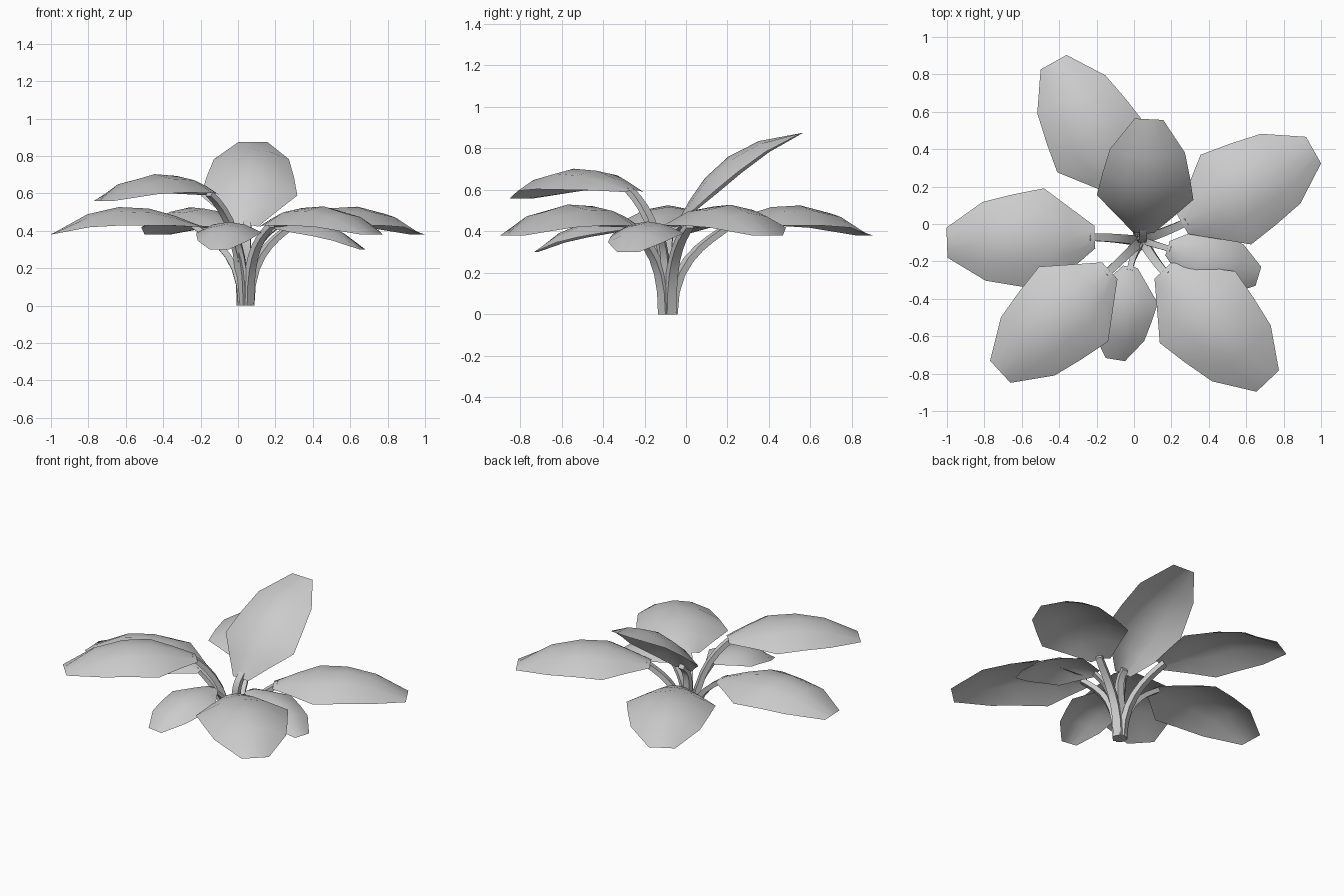
import bpy
import bmesh
import math
from mathutils import Vector

cube = bpy.data.objects.get("Cube")
if cube:
    bpy.data.objects.remove(cube, do_unlink=True)

# Single plain colour
grey = bpy.data.materials.new("plain_grey")
grey.use_nodes = True
colour = (0.6, 0.6, 0.6, 1)
grey.diffuse_color = colour
grey.node_tree.nodes["Principled BSDF"].inputs["Base Color"].default_value = colour

UP = Vector((0, 0, 1))
ROOT = Vector((0.04, -0.088, 0))
LEAF_LENGTH = 0.79
# Leaf rows: distance along, half width, midrib height, edge height
ROWS = [(0, 0.06, 0.0, -0.01), (0.13, 0.165, 0.06, 0.005), (0.26, 0.27, 0.105, 0.015),
        (0.42, 0.245, 0.123, 0.025), (0.59, 0.21, 0.095, 0.026), (0.79, 0.08, 0, 0)]
COLUMNS = [-1, -0.5, 0, 0.5, 1]


def finish(bm, name, angle):
    mesh = bpy.data.meshes.new(name)
    bm.to_mesh(mesh)
    bm.free()
    mesh.materials.append(grey)
    obj = bpy.data.objects.new(name, mesh)
    bpy.context.collection.objects.link(obj)
    bpy.ops.object.select_all(action='DESELECT')
    obj.select_set(True)
    bpy.context.view_layer.objects.active = obj
    bpy.ops.object.shade_smooth_by_angle(angle=math.radians(angle))


def bridge(bm, a, b, closed):
    n = len(a)
    for i in range(n if closed else n - 1):
        j = (i + 1) % n
        bm.faces.new((a[i], a[j], b[j], b[i]))


def leaf(name, base, tip):
    """Domed blade that is wide near its base and blunt at its tip."""
    along = (tip - base).normalized()
    side = UP.cross(along).normalized()
    normal = along.cross(side)
    scale = (tip - base).length / LEAF_LENGTH
    bm = bmesh.new()
    previous = None
    for s, half, mid, edge in ROWS:
        row = []
        for u in COLUMNS:
            rise = edge + (mid - edge) * (1 - u * u)
            row.append(bm.verts.new(base + scale * (along * s - side * half * u + normal * rise)))
        if previous:
            bridge(bm, row, previous, False)
        previous = row
    bmesh.ops.recalc_face_normals(bm, faces=bm.faces)
    if sum(f.normal.dot(normal) for f in bm.faces) < 0:
        bmesh.ops.reverse_faces(bm, faces=bm.faces)
    finish(bm, name, 60)


def stem(name, base, tip, scale):
    """Four-sided stalk that rises and then arches out into its leaf."""
    flat = Vector((tip.x - base.x, tip.y - base.y, 0)).normalized()
    side = UP.cross(flat)
    start = ROOT + flat * 0.022
    reach = base + (tip - base) * 0.04
    bend = start + UP * base.z * 0.65
    lead = reach - flat * 0.1 - UP * 0.07
    bm = bmesh.new()
    previous = None
    steps = 7
    for k in range(steps + 1):
        t = k / steps
        q = 1 - t
        p = start * q**3 + bend * 3 * q * q * t + lead * 3 * q * t * t + reach * t**3
        d = (bend - start) * q * q + (lead - bend) * 2 * q * t + (reach - lead) * t * t
        out = side.cross(d.normalized())
        w = (0.026 - 0.006 * t) * scale
        ring = [bm.verts.new(p + side * a * w + out * b * w * 0.7)
                for a, b in ((1, 1), (-1, 1), (-1, -1), (1, -1))]
        if previous:
            bridge(bm, previous, ring, True)
        else:
            bm.faces.new(ring)
        previous = ring
    bm.faces.new(previous)
    bmesh.ops.recalc_face_normals(bm, faces=bm.faces)
    finish(bm, name, 40)


# Where each leaf begins and ends
LEAVES = {
    "right": ((-0.21, -0.07, 0.43), (-1.0, -0.10, 0.38)),
    "front_right": ((-0.13, -0.25, 0.60), (-0.715, -0.79, 0.56)),
    "small_front": ((-0.02, -0.23, 0.42), (-0.10, -0.725, 0.30)),
    "front_left": ((0.155, -0.25, 0.43), (0.715, -0.84, 0.38)),
    "small_left": ((0.18, -0.13, 0.42), (0.665, -0.28, 0.30)),
    "back_left": ((0.26, 0.0, 0.43), (0.96, 0.395, 0.38)),
    "back": ((-0.05, 0.18, 0.43), (-0.43, 0.865, 0.38)),
    "upright": ((0.05, -0.05, 0.43), (0.08, 0.56, 0.875)),
}
for label, (base, tip) in LEAVES.items():
    base, tip = Vector(base), Vector(tip)
    leaf(label + "_leaf", base, tip)
    stem(label + "_stem", base, tip, 0.75 if "small" in label else 1)
